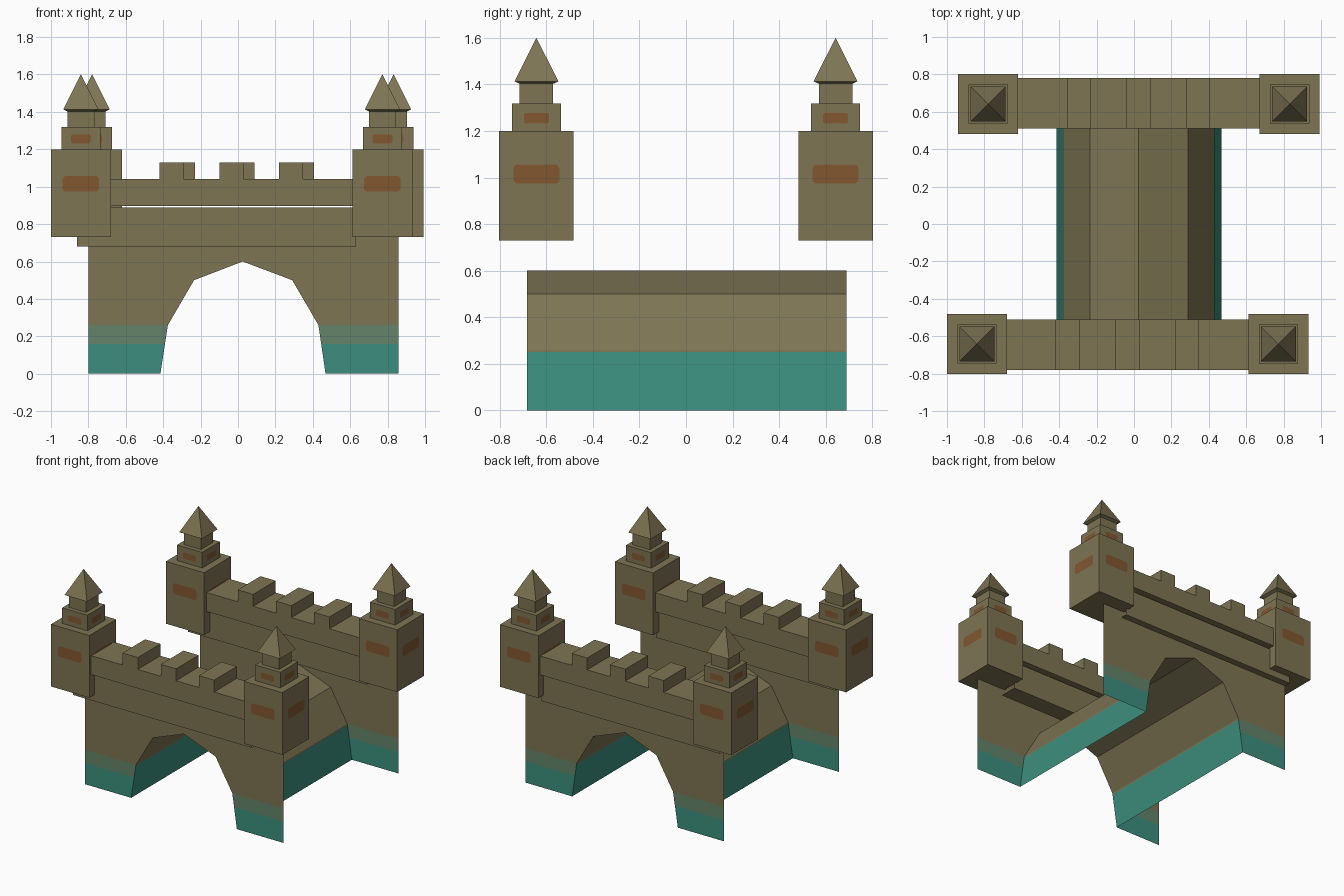
import bpy, bmesh, math
from mathutils import Vector

if "Cube" in bpy.data.objects:
    bpy.data.objects.remove(bpy.data.objects["Cube"])


def mat(name, r, g, b):
    m = bpy.data.materials.new(name)
    m.diffuse_color = [(c / 255 / 12.92 if c < 11 else ((c / 255 + .055) / 1.055) ** 2.4)
                       for c in (r, g, b)] + [1]
    m.use_nodes = True
    m.node_tree.nodes["Principled BSDF"].inputs["Base Color"].default_value = m.diffuse_color
    return m


STONE = mat("stone", 126, 117, 84)
TEAL = mat("teal_base", 60, 143, 126)
MOSS = mat("moss_band", 99, 132, 106)
RUST = mat("rust_window", 130, 87, 48)


def finish(bm, name, *mats):
    me = bpy.data.meshes.new(name)
    bm.to_mesh(me)
    bm.free()
    for m in mats:
        me.materials.append(m)
    ob = bpy.data.objects.new(name, me)
    bpy.context.collection.objects.link(ob)
    return ob


def frustum(bm, cx, cy, z0, z1, h0, h1):
    """Square block centred on cx, cy; h0/h1 are bottom/top half-widths (h1 = 0 gives a pyramid)."""
    s = ((-1, -1), (1, -1), (1, 1), (-1, 1))
    lo = [bm.verts.new((cx + a * h0, cy + b * h0, z0)) for a, b in s]
    bm.faces.new(lo[::-1])
    if h1:
        hi = [bm.verts.new((cx + a * h1, cy + b * h1, z1)) for a, b in s]
        bm.faces.new(hi)
    else:
        tip = bm.verts.new((cx, cy, z1))
    for i in range(4):
        j = (i + 1) % 4
        bm.faces.new((lo[i], lo[j], hi[j], hi[i]) if h1 else (lo[i], lo[j], tip))


def tube(bm, x0, x1, y0, y1, z0, z1, skip=()):
    """Box; faces whose x end is listed in skip are left open."""
    v = [bm.verts.new((x, y, z)) for x in (x0, x1) for y in (y0, y1) for z in (z0, z1)]
    faces = {"left": (0, 1, 3, 2), "right": (4, 6, 7, 5), "front": (0, 4, 5, 1),
             "back": (2, 3, 7, 6), "bottom": (0, 2, 6, 4), "top": (1, 5, 7, 3)}
    for key, f in faces.items():
        if key not in skip:
            bm.faces.new([v[i] for i in f])


def split_and_paint(bm, levels):
    """Cut at the given heights and colour faces by the band they lie in."""
    for z in levels:
        bmesh.ops.bisect_plane(bm, geom=bm.verts[:] + bm.edges[:] + bm.faces[:],
                               plane_co=(0, 0, z), plane_no=(0, 0, 1))
    for f in bm.faces:
        f.material_index = sum(f.calc_center_median().z > z for z in levels)


ARCH = [(-.415, 0), (-.375, .26), (-.235, .5), (.025, .6), (.29, .5), (.43, .26), (.468, 0)]

# arched passage, a single open sheet
bm = bmesh.new()
rings = [[bm.verts.new((x, y, z)) for x, z in ARCH] for y in (-.682, .69)]
for i in range(len(ARCH) - 1):
    bm.faces.new((rings[0][i], rings[0][i + 1], rings[1][i + 1], rings[1][i]))
split_and_paint(bm, [.25])
finish(bm, "arch_passage", TEAL, STONE)


def window(bm, cx, cy, z, half, w, h):
    """Thin clipped-corner plates on the four sides of a block."""
    c = h * .3
    shape = [(-w, -h + c), (-w + c, -h), (w - c, -h), (w, -h + c),
             (w, h - c), (w - c, h), (-w + c, h), (-w, h - c)]
    for k in range(4):
        a = k * math.pi / 2
        ca, sa = round(math.cos(a)), round(math.sin(a))
        d = -(half + .003)
        bm.faces.new([bm.verts.new((cx + ca * u - sa * d, cy + sa * u + ca * d, z + v))
                      for u, v in shape])


for side, sy, dx in (("front", -1, 0), ("back", 1, .06)):
    # wall sheet with the arch opening
    bm = bmesh.new()
    y = -.682 if sy < 0 else .69
    outline = [(-.8, 0)] + ARCH + [(.857, 0), (.857, .87), (-.8, .87)]
    f = bm.faces.new([bm.verts.new((x, y, z)) for x, z in outline])
    f.normal_update()
    if f.normal.y * sy < 0:
        f.normal_flip()
    bmesh.ops.triangulate(bm, faces=[f])
    split_and_paint(bm, [.16, .26])
    finish(bm, side + "_wall", TEAL, MOSS, STONE)

    # lower band, open at both ends
    cy = .645 * sy
    bm = bmesh.new()
    tube(bm, -.862 + dx, .632 + dx, cy - .095, cy + .095, .68, .89, ("left", "right"))
    finish(bm, side + "_band", STONE)

    # parapet with three merlons
    bm = bmesh.new()
    tube(bm, -.8 + dx, .73 + dx, cy - .135, cy + .135, .897, 1.04, ("left", "right"))
    for mx in (-.355, -.035, .283):
        tube(bm, mx - .064 + dx, mx + .064 + dx, cy - .135, cy + .135, 1.04, 1.13, ("bottom",))
    finish(bm, side + "_parapet", STONE)

    # stepped turrets with pyramid roofs and windows
    for end, tx in (("left", -.84 + dx), ("right", .772 + dx)):
        ty = .642 * sy
        bm = bmesh.new()
        frustum(bm, tx, ty, .73, 1.2, .16, .16)
        frustum(bm, tx, ty, 1.2, 1.318, .105, .105)
        frustum(bm, tx, ty, 1.318, 1.41, .072, .072)
        finish(bm, f"{side}_{end}_turret", STONE)
        bm = bmesh.new()
        frustum(bm, tx, ty, 1.403, 1.413, .073, .094)
        frustum(bm, tx, ty, 1.413, 1.6, .094, 0)
        finish(bm, f"{side}_{end}_roof", STONE)
        bm = bmesh.new()
        window(bm, tx, ty, 1.015, .16, .098, .041)
        window(bm, tx, ty, 1.255, .105, .054, .023)
        finish(bm, f"{side}_{end}_windows", RUST)
